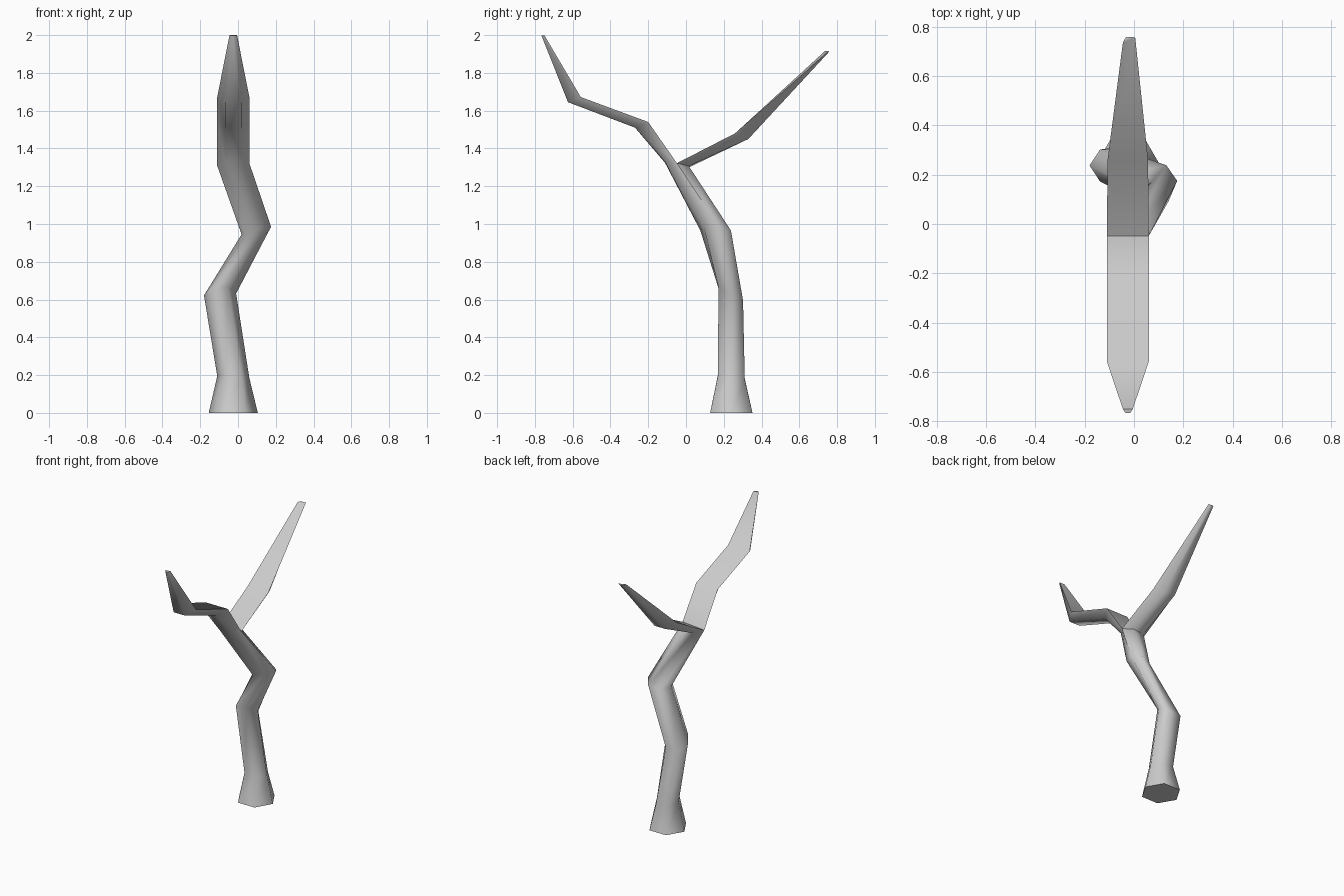
import bpy, bmesh, math
from mathutils import Vector as V

if "Cube" in bpy.data.objects:
    bpy.data.objects.remove(bpy.data.objects["Cube"])

bm = bmesh.new()


def hex_ring(c, u, v):
    # six-sided section: u points to the side corner, v to the back edge
    c, u, v = V(c), V(u), V(v)
    pts = [c + u, c + u / 2 + v, c - u / 2 + v, c - u, c - u / 2 - v, c + u / 2 - v]
    return [bm.verts.new(p) for p in pts]


def branch_ring(x, half, wide, narrow, skew=0):
    # four-sided section: wide upper edge, half-width lower edge, given as (y, z)
    pts = [(x + half, wide[0] + skew, wide[1]), (x + half / 2, *narrow),
           (x - half / 2, *narrow), (x - half, wide[0] - skew, wide[1])]
    return [bm.verts.new(p) for p in pts]


def bridge(a, b):
    n = len(a)
    for i in range(n):
        j = (i + 1) % n
        bm.faces.new((a[i], a[j], b[j], b[i]))


# Crooked trunk with flared foot
trunk = [hex_ring(*r) for r in (
    ((-.025, .24, 0), (.13, 0, 0), (0, .112, 0)),
    ((-.025, .24, .19), (.085, 0, -.005), (0, .071, -.01)),
    ((-.095, .237, .627), (.085, 0, .005), (0, .065, -.035)),
    ((.097, .157, .965), (.078, .018, .02), (-.005, .072, -.01)),
    ((-.025, -.048, 1.315), (.085, 0, .007), (0, .063, -.012)),
)]
for a, b in zip(trunk, trunk[1:]):
    bridge(a, b)
bm.faces.new(trunk[0])

# The fork: each half of the top section carries one branch
top = trunk[-1]
front = [top[0], top[5], top[4], top[3]]
back = [top[0], top[1], top[2], top[3]]
front_rings = [
    branch_ring(-.025, .085, (-.2, 1.54), (-.27, 1.51)),
    branch_ring(-.025, .085, (-.557, 1.672), (-.625, 1.645)),
    branch_ring(-.025, .02, (-.75, 2), (-.765, 1.997)),
]
back_rings = [
    branch_ring(-.025, .082, (.26, 1.48), (.33, 1.45)),
    branch_ring(-.02, .025, (.745, 1.915), (.758, 1.912), .01),
]
for start, rings in ((front, front_rings), (back, back_rings)):
    # first span leaves the shared fork edge open to be closed by both branches
    chain = [start] + rings
    for a, b in zip(chain, chain[1:]):
        bridge(a, b)
    bm.faces.new(rings[-1])

bmesh.ops.recalc_face_normals(bm, faces=bm.faces)
mesh = bpy.data.meshes.new("bare_tree")
bm.to_mesh(mesh)
bm.free()
tree = bpy.data.objects.new("bare_tree", mesh)
bpy.context.collection.objects.link(tree)
bpy.context.view_layer.objects.active = tree
tree.select_set(True)
bpy.ops.object.shade_smooth_by_angle(angle=math.radians(65))
